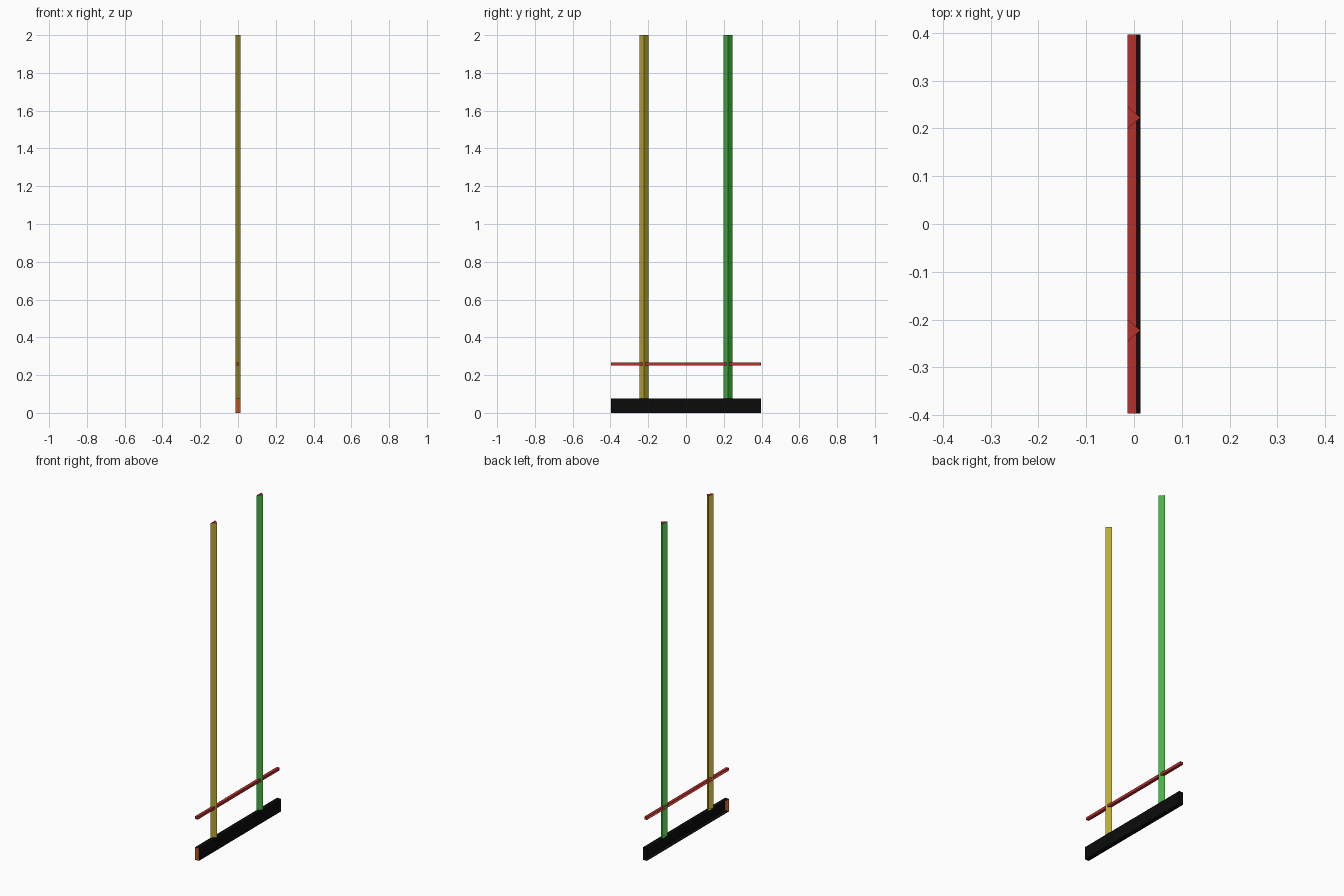
import bpy, bmesh

if "Cube" in bpy.data.objects:
    bpy.data.objects.remove(bpy.data.objects["Cube"])


def material(name, rgb):
    def lin(c):
        c /= 255
        return c / 12.92 if c < 0.04045 else ((c + 0.055) / 1.055) ** 2.4
    m = bpy.data.materials.new(name)
    m.diffuse_color = (*[lin(c) for c in rgb], 1)
    m.use_nodes = True
    m.node_tree.nodes["Principled BSDF"].inputs["Base Color"].default_value = m.diffuse_color
    return m


BLACK = material("black", (11, 11, 11))
ORANGE = material("burnt_orange", (188, 85, 28))
RED = material("red", (184, 49, 44))
YELLOW = material("yellow", (188, 170, 50))
GREEN = material("green", (70, 180, 68))

X = 0.0131      # half depth of the model
HALF = 0.396    # half length of base and rail
BASE_H = 0.077


def prism(name, profile, sweep, mats, second):
    """Sweep a profile along a vector, leave the wall side (-x) open,
    and give faces chosen by the rule 'second' the second material."""
    bm = bmesh.new()
    cap = bm.faces.new([bm.verts.new(p) for p in profile])
    ext = bmesh.ops.extrude_face_region(bm, geom=[cap], use_keep_orig=True)
    verts = [g for g in ext["geom"] if isinstance(g, bmesh.types.BMVert)]
    bmesh.ops.translate(bm, verts=verts, vec=sweep)
    bmesh.ops.recalc_face_normals(bm, faces=bm.faces[:])
    bm.normal_update()
    for f in bm.faces:
        f.material_index = 1 if second(f.normal) else 0
    back = [f for f in bm.faces if f.normal.x < -0.9]
    bmesh.ops.delete(bm, geom=back, context='FACES')
    me = bpy.data.meshes.new(name)
    bm.to_mesh(me)
    bm.free()
    for m in mats:
        me.materials.append(m)
    ob = bpy.data.objects.new(name, me)
    bpy.context.collection.objects.link(ob)


def bar(name, x1, z0, z1, mats, second):
    """Rectangular bar along y, from the wall side out to x1."""
    profile = [(x, -HALF, z) for x, z in ((-X, z0), (x1, z0), (x1, z1), (-X, z1))]
    prism(name, profile, (0, 2 * HALF, 0), mats, second)


# base plank with an orange front end
bar("base_plank", X, 0, BASE_H, [BLACK, ORANGE], lambda n: n.y < -0.9)

# thin cross rail
bar("cross_rail", 0.005, 0.250, 0.266, [RED], lambda n: False)

# triangular posts with red tops
for name, y, mat in (("front_post", -0.2225, YELLOW), ("rear_post", 0.2225, GREEN)):
    tri = [(-X, y - 0.0235, BASE_H), (X, y, BASE_H), (-X, y + 0.0235, BASE_H)]
    prism(name, tri, (0, 0, 2 - BASE_H), [mat, RED], lambda n: n.z > 0.9)
